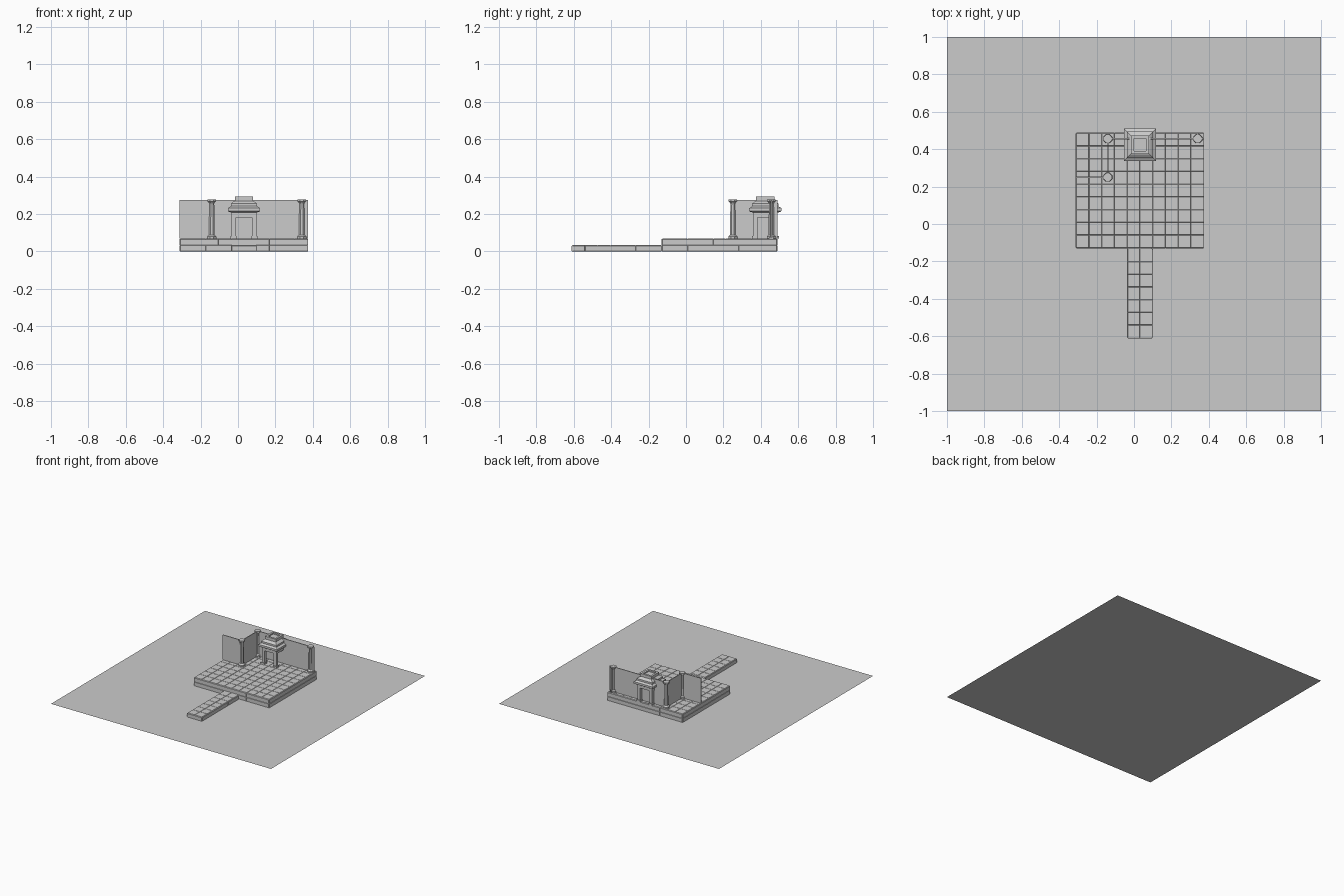
import bpy, bmesh, math
from mathutils import Vector

if "Cube" in bpy.data.objects:
    bpy.data.objects.remove(bpy.data.objects["Cube"])

T = 0.0687          # floor tile size
H = 0.035           # height of one stone course
D = 0.003           # joint depth and width
TOP = 0.07


def finish(name, bm):
    me = bpy.data.meshes.new(name)
    bm.to_mesh(me)
    bm.free()
    ob = bpy.data.objects.new(name, me)
    bpy.context.collection.objects.link(ob)
    return ob


def box(bm, x0, x1, y0, y1, z0, z1):
    vs = bmesh.ops.create_cube(bm, size=1)['verts']
    for v in vs:
        v.co = Vector(((x0 + x1) / 2 + v.co.x * (x1 - x0),
                       (y0 + y1) / 2 + v.co.y * (y1 - y0),
                       (z0 + z1) / 2 + v.co.z * (z1 - z0)))


def quad(bm, o, u, v):
    return bm.faces.new([bm.verts.new(p) for p in (o, o + u, o + u + v, o + v)])


def stone_slab(name, x0, y0, nx, ny, courses, xbreaks, ybreaks):
    """Tiled top and block-built sides, every stone raised from its joints."""
    bm = bmesh.new()
    x1, y1, h = x0 + nx * T, y0 + ny * T, courses * H
    X, Y, Z = Vector((1, 0, 0)), Vector((0, 1, 0)), Vector((0, 0, 1))
    faces = []
    sx, sy = (nx * T - 2 * D) / nx, (ny * T - 2 * D) / ny
    for i in range(nx):
        for j in range(ny):
            o = Vector((x0 + D + i * sx, y0 + D + j * sy, h - D))
            faces.append(quad(bm, o, X * sx, Y * sy))
    sides = [(Vector((x0 + D, y0 + D, 0)), X, sx, xbreaks),
             (Vector((x1 - D, y0 + D, 0)), Y, sy, ybreaks),
             (Vector((x1 - D, y1 - D, 0)), -X, sx, xbreaks),
             (Vector((x0 + D, y1 - D, 0)), -Y, sy, ybreaks)]
    ch = (h - D) / courses
    for o, u, s, breaks in sides:
        for c in range(courses):
            b = breaks[c]
            for a, e in zip(b, b[1:]):
                faces.append(quad(bm, o + u * s * a + Z * ch * c,
                                  u * s * (e - a), Z * ch))
    bmesh.ops.remove_doubles(bm, verts=bm.verts, dist=1e-5)
    bmesh.ops.inset_individual(bm, faces=list(bm.faces), thickness=D * 0.8, depth=D)
    return finish(name, bm)


# Ground sheet
bm = bmesh.new()
bmesh.ops.create_grid(bm, x_segments=1, y_segments=1, size=1)
finish("ground_sheet", bm)

# Terrace and approach path
stone_slab("terrace", -0.312, -0.13, 10, 9, 2,
           [[0, 2, 7, 10], [0, 3, 7, 10]], [[0, 2, 6, 9], [0, 4, 9]])
stone_slab("path", -0.037, -0.611, 2, 7, 1, [[0, 2]], [[0, 1, 5, 7]])

# Thin screen walls running through the pillar centres
PX, PY = -0.14, 0.456
W = 0.003
walls = {"back_wall": (PX, 0.375, PY - W, PY + W),
         "return_wall": (PX - W, PX + W, 0.25, PY),
         "left_wall": (-0.312, PX, 0.25 - W, 0.25 + W),
         "corner_stub": (0.341 - W, 0.341 + W, PY, 0.488)}
for name, r in walls.items():
    bm = bmesh.new()
    box(bm, *r, TOP, 0.275)
    finish(name, bm)

# Eight-sided pillars turned from a profile
profile = [(0.026, TOP), (0.026, 0.080), (0.021, 0.085), (0.016, 0.089),
           (0.014, 0.257), (0.017, 0.262), (0.024, 0.267), (0.024, 0.279)]
for k, (px, py) in enumerate([(PX, PY), (PX, 0.25), (0.341, PY)]):
    bm = bmesh.new()
    rings = []
    for r, z in profile:
        rings.append([bm.verts.new((px + r * math.cos(math.pi * (i + .5) / 4),
                                    py + r * math.sin(math.pi * (i + .5) / 4), z))
                      for i in range(8)])
    for a, b in zip(rings, rings[1:]):
        for i in range(8):
            j = (i + 1) % 8
            bm.faces.new((a[i], a[j], b[j], b[i]))
    bm.faces.new(rings[-1])
    finish(f"pillar_{k + 1}", bm)

# Shrine: four corner piers with plinths, a lintel block above
CX, CY = 0.032, 0.424
bm = bmesh.new()
R, P = 0.066, 0.024
for sx in (-1, 1):
    for sy in (-1, 1):
        for lo, hi, z0, z1 in ((R - P, R, 0.083, 0.182), (R - P - .003, R + .006, TOP, 0.083)):
            xs = sorted((CX + sx * lo, CX + sx * hi))
            ys = sorted((CY + sy * lo, CY + sy * hi))
            box(bm, *xs, *ys, z0, z1)
box(bm, CX - R, CX + R, CY - R, CY + R, 0.182, 0.21)
finish("shrine_body", bm)

# Stepped square roof with a sunken top
steps = [(0.066, 0.208), (0.080, 0.212), (0.086, 0.216), (0.086, 0.232),
         (0.077, 0.237), (0.070, 0.242), (0.070, 0.256), (0.055, 0.268),
         (0.049, 0.271), (0.049, 0.294), (0.033, 0.294), (0.033, 0.284)]
bm = bmesh.new()
rings = [[bm.verts.new((CX + sx * r, CY + sy * r, z))
          for sx, sy in ((-1, -1), (1, -1), (1, 1), (-1, 1))] for r, z in steps]
for a, b in zip(rings, rings[1:]):
    for i in range(4):
        j = (i + 1) % 4
        bm.faces.new((a[i], a[j], b[j], b[i]))
bm.faces.new(rings[-1])
finish("shrine_roof", bm)
